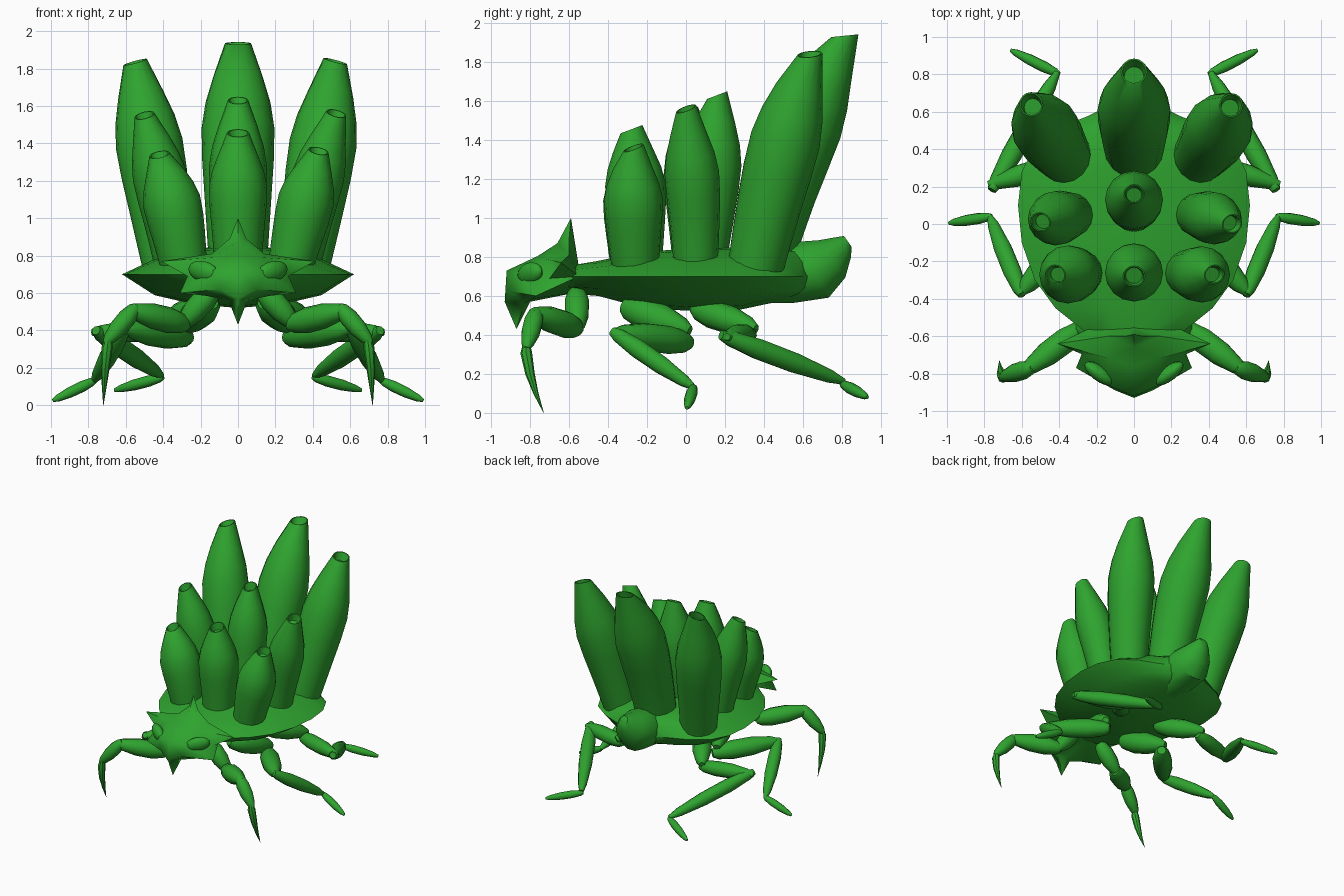
import bpy, bmesh, math
from mathutils import Vector as V

if "Cube" in bpy.data.objects:
    bpy.data.objects.remove(bpy.data.objects["Cube"])

green = bpy.data.materials.new("green")
green.diffuse_color = (0.028, 0.37, 0.028, 1)
green.use_nodes = True
green.node_tree.nodes["Principled BSDF"].inputs["Base Color"].default_value = green.diffuse_color


def finish(name, bm, angle=40):
    bmesh.ops.recalc_face_normals(bm, faces=bm.faces)
    me = bpy.data.meshes.new(name)
    bm.to_mesh(me)
    bm.free()
    me.materials.append(green)
    ob = bpy.data.objects.new(name, me)
    bpy.context.collection.objects.link(ob)
    bpy.ops.object.select_all(action='DESELECT')
    ob.select_set(True)
    bpy.context.view_layer.objects.active = ob
    bpy.ops.object.shade_smooth_by_angle(angle=math.radians(angle))
    return ob


def bridge(name, rings, angle=40):
    """Skin a list of equal point loops and cap both ends."""
    bm = bmesh.new()
    loops = [[bm.verts.new(p) for p in r] for r in rings]
    n = len(loops[0])
    for a, b in zip(loops, loops[1:]):
        for i in range(n):
            j = (i + 1) % n
            bm.faces.new((a[i], a[j], b[j], b[i]))
    bm.faces.new(loops[0])
    bm.faces.new(loops[-1])
    return finish(name, bm, angle)


def ring(p, axis, r, n):
    q = V((0, 0, 1)).rotation_difference(V(axis).normalized())
    return [V(p) + q @ V((r * math.cos(t), r * math.sin(t), 0))
            for t in (2 * math.pi * i / n for i in range(n))]


def spindle(name, a, b, r, tip=0.3, n=10):
    """Straight limb segment, swollen in the middle."""
    a, b = V(a), V(b)
    prof = [(0, .45), (.08, .75), (.3, 1), (.6, .97), (.88, .65), (1, tip)]
    return bridge(name, [ring(a.lerp(b, t), b - a, r * k, n) for t, k in prof])


def pod(name, base, mid, tip, r, rt):
    """Bent, swollen tube with a slanted open mouth."""
    base, mid, tip = V(base), V(mid), V(tip)
    tm = .6

    def at(t):
        return (base * (t - tm) * (t - 1) / tm + mid * t * (t - 1) / (tm * (tm - 1))
                + tip * t * (t - tm) / (1 - tm))
    rings = []
    for t, k in [(0, .8), (.15, .86), (.3, .92), (.45, .98), (.6, 1), (.72, .89), (.84, .68)]:
        rings.append(ring(at(t), at(t + .02) - at(t - .02), r * k, 16))
    face = V((.5 * tip.x, -.38 if tip.y < .3 else -.1, 1))
    rings.append(ring(tip, face, rt, 16))
    rings.append(ring(tip, face, rt * .88, 16))
    rings.append(ring(tip - (tip - at(.84)).normalized() * .06, face, rt * .75, 16))
    return bridge(name, rings)


# Body: flattened shell with a sharp rim; y, half width, top, bottom
sections = [(-.62, .15, .75, .62), (-.57, .27, .76, .61), (-.45, .42, .78, .60),
            (-.3, .53, .81, .56), (-.1, .60, .835, .53), (.1, .62, .845, .52),
            (.28, .60, .85, .53), (.42, .53, .85, .56), (.52, .39, .84, .58),
            (.58, .24, .835, .59), (.64, .12, .82, .62)]
rings = []
for y, w, top, bot in sections:
    rim = .70
    half = [(0, top), (.35, top - .01), (.7, rim + .6 * (top - rim)), (1, rim),
            (.72, rim - .62 * (rim - bot)), (.38, bot + .02), (0, bot)]
    loop = half + [(-x, z) for x, z in half[-2:0:-1]]
    rings.append([(x * w, y, z) for x, z in loop])
bridge("body", rings)

# Tail knob
bridge("tail", [ring(p, ax, r, 14) for p, ax, r in [
    ((0, .38, .70), (0, 1, 0), .14), ((0, .55, .715), (0, 1, 0), .155),
    ((0, .66, .735), (0, 1, .5), .165), ((0, .75, .79), (0, 1, .7), .12),
    ((0, .81, .85), (0, 1, .7), .065), ((0, .83, .88), (0, 1, .7), .035)]])

# Nine back pods in three rows
pod("back_pod_centre", (0, .39, .76), (0, .61, 1.48), (0, .815, 1.935), .195, .07)
pod("back_pod_left", (-.37, .36, .76), (-.475, .51, 1.40), (-.55, .64, 1.835), .18, .065)
pod("back_pod_right", (.35, .36, .76), (.455, .51, 1.40), (.52, .635, 1.84), .18, .065)
pod("middle_pod_centre", (0, .08, .76), (0, .13, 1.28), (0, .16, 1.63), .155, .055)
pod("middle_pod_left", (-.33, .05, .75), (-.42, .03, 1.23), (-.50, .01, 1.55), .145, .055)
pod("middle_pod_right", (.33, .05, .75), (.43, .03, 1.23), (.525, 0, 1.56), .14, .055)
pod("front_pod_centre", (0, -.25, .75), (0, -.26, 1.17), (0, -.28, 1.455), .155, .06)
pod("front_pod_left", (-.29, -.26, .74), (-.355, -.27, 1.09), (-.42, -.27, 1.34), .155, .055)
pod("front_pod_right", (.28, -.26, .74), (.365, -.27, 1.10), (.43, -.27, 1.36), .15, .055)

# Head: half of a spiky mask, mirrored across the middle
bm = bmesh.new()
P = [bm.verts.new(p) for p in [
    (0, -.59, 1.0), (.045, -.60, .89), (.14, -.60, .81), (.41, -.64, .77), (.27, -.70, .69),
    (.31, -.77, .60), (.17, -.79, .585), (.05, -.83, .56), (0, -.87, .43),
    (0, -.66, .87), (0, -.76, .805), (0, -.92, .73), (0, -.93, .57),
    (.13, -.72, .79), (.14, -.86, .72), (.10, -.89, .62),
    (0, -.55, .75), (0, -.55, .62), (0, -.80, .57), (.22, -.55, .70)]]
for f in [(0, 1, 9), (9, 1, 2, 13), (9, 13, 10), (10, 13, 14, 11), (2, 3, 13), (13, 3, 4),
          (13, 4, 14), (4, 5, 14), (14, 5, 15), (11, 14, 15, 12), (15, 5, 6), (15, 6, 7),
          (12, 15, 7), (12, 7, 8), (8, 7, 18), (18, 7, 6), (18, 6, 17), (17, 6, 19),
          (6, 5, 19), (5, 4, 19), (4, 3, 19), (3, 2, 19), (2, 16, 19), (2, 1, 16), (1, 0, 16)]:
    bm.faces.new([P[i] for i in f])
bm.normal_update()
bmesh.ops.mirror(bm, geom=bm.verts[:] + bm.edges[:] + bm.faces[:], axis='X', merge_dist=.0005)
finish("head", bm, 65)

for s, side in ((-1, "left"), (1, "right")):
    # Eye
    bm = bmesh.new()
    bmesh.ops.create_uvsphere(bm, u_segments=16, v_segments=10, radius=1)
    for v in bm.verts:
        x, y, z = v.co * .08
        z *= .7
        y *= .6
        v.co = (s * (.185 + x), -.80 + y + .55 * x, .715 + z + .15 * x)
    finish(side + "_eye", bm)

    # Legs: (part, start, end, radius)
    for part, a, b, r in [
            ("front_leg_hip", (.12, -.56, .63), (.31, -.56, .42), .065),
            ("front_leg_thigh", (.27, -.55, .43), (.59, -.79, .51), .07),
            ("front_leg_shin", (.54, -.765, .53), (.71, -.82, .33), .05),
            ("middle_leg_hip", (.14, -.32, .55), (.30, .02, .42), .085),
            ("middle_leg_thigh", (.26, .02, .36), (.61, -.37, .41), .075),
            ("middle_leg_shin", (.60, -.38, .42), (.77, .04, .13), .05),
            ("middle_leg_foot", (.76, .04, .135), (.99, .005, .025), .03),
            ("back_leg_hip", (.18, .04, .54), (.40, .36, .43), .075),
            ("back_leg_thigh", (.36, .33, .40), (.78, .21, .39), .06),
            ("back_leg_shin", (.76, .18, .40), (.41, .81, .16), .055),
            ("back_leg_foot", (.40, .80, .15), (.66, .93, .08), .03)]:
        spindle(f"{side}_{part}", (s * a[0], *a[1:]), (s * b[0], *b[1:]), r)

    # Front leg claw: slim curved spike
    bridge(side + "_front_leg_claw", [ring((s * x, y, z), (0, .2, -1), r, 8) for x, y, z, r in [
        (.69, -.82, .37, .015), (.70, -.82, .31, .03), (.71, -.80, .20, .024),
        (.715, -.77, .10, .013), (.72, -.73, 0, .001)]])
